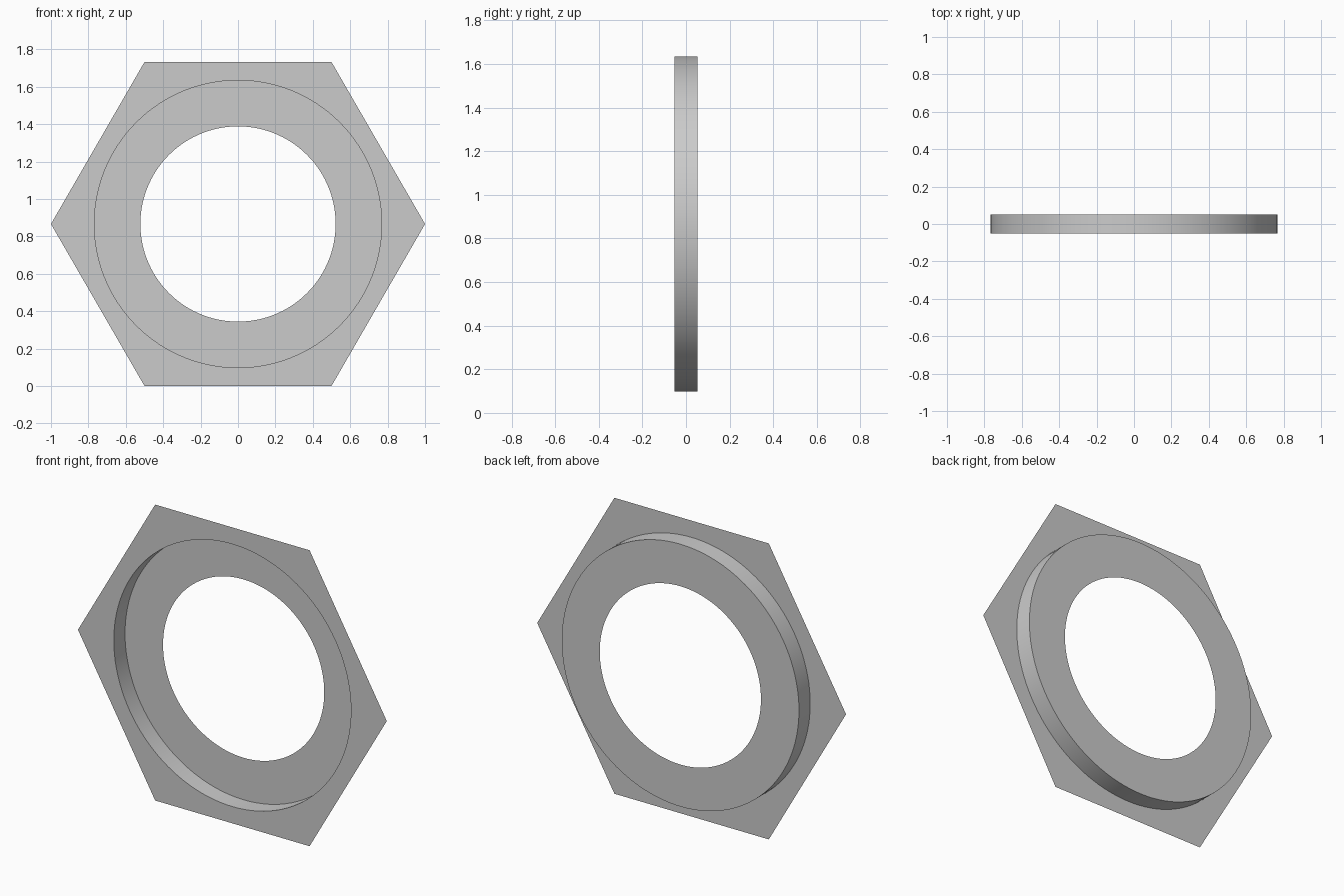
import bpy
import bmesh
import math

if "Cube" in bpy.data.objects:
    bpy.data.objects.remove(bpy.data.objects["Cube"])

SEGMENTS = 120        # multiple of 6, so the hexagon corners are exact
CENTRE_Z = math.sqrt(3) / 2
HALF_DEPTH = 0.052
RIM_RADIUS = 0.768
HOLE_RADIUS = 0.522


def hexagon(angle):
    """Radius of a unit hexagon with corners on the x axis."""
    local = angle % (math.pi / 3) - math.pi / 6
    return math.cos(math.pi / 6) / math.cos(local)


def ring(bm, radius, y):
    """Closed loop of vertices around the y axis."""
    loop = []
    for i in range(SEGMENTS):
        a = 2 * math.pi * i / SEGMENTS
        r = radius(a + 1e-9) if callable(radius) else radius
        loop.append(bm.verts.new((r * math.cos(a), y, CENTRE_Z + r * math.sin(a))))
    return loop


grey = bpy.data.materials.new("grey")
grey.diffuse_color = (0.6, 0.6, 0.6, 1)
grey.use_nodes = True
grey.node_tree.nodes["Principled BSDF"].inputs["Base Color"].default_value = grey.diffuse_color

# Thin hexagonal flange in front, recessed wall, then the ring at the back
bm = bmesh.new()
loops = [
    ring(bm, hexagon, -HALF_DEPTH),
    ring(bm, RIM_RADIUS, -HALF_DEPTH),
    ring(bm, RIM_RADIUS, HALF_DEPTH),
    ring(bm, HOLE_RADIUS, HALF_DEPTH),
]
for outer, inner in zip(loops, loops[1:]):
    for i in range(SEGMENTS):
        j = (i + 1) % SEGMENTS
        bm.faces.new((outer[i], outer[j], inner[j], inner[i]))

mesh = bpy.data.meshes.new("hexagonal_flange")
bm.to_mesh(mesh)
bm.free()
mesh.materials.append(grey)
flange = bpy.data.objects.new("hexagonal_flange", mesh)
bpy.context.collection.objects.link(flange)

# Smooth round wall with sharp rims
bpy.context.view_layer.objects.active = flange
flange.select_set(True)
bpy.ops.object.shade_smooth_by_angle(angle=math.radians(30))
